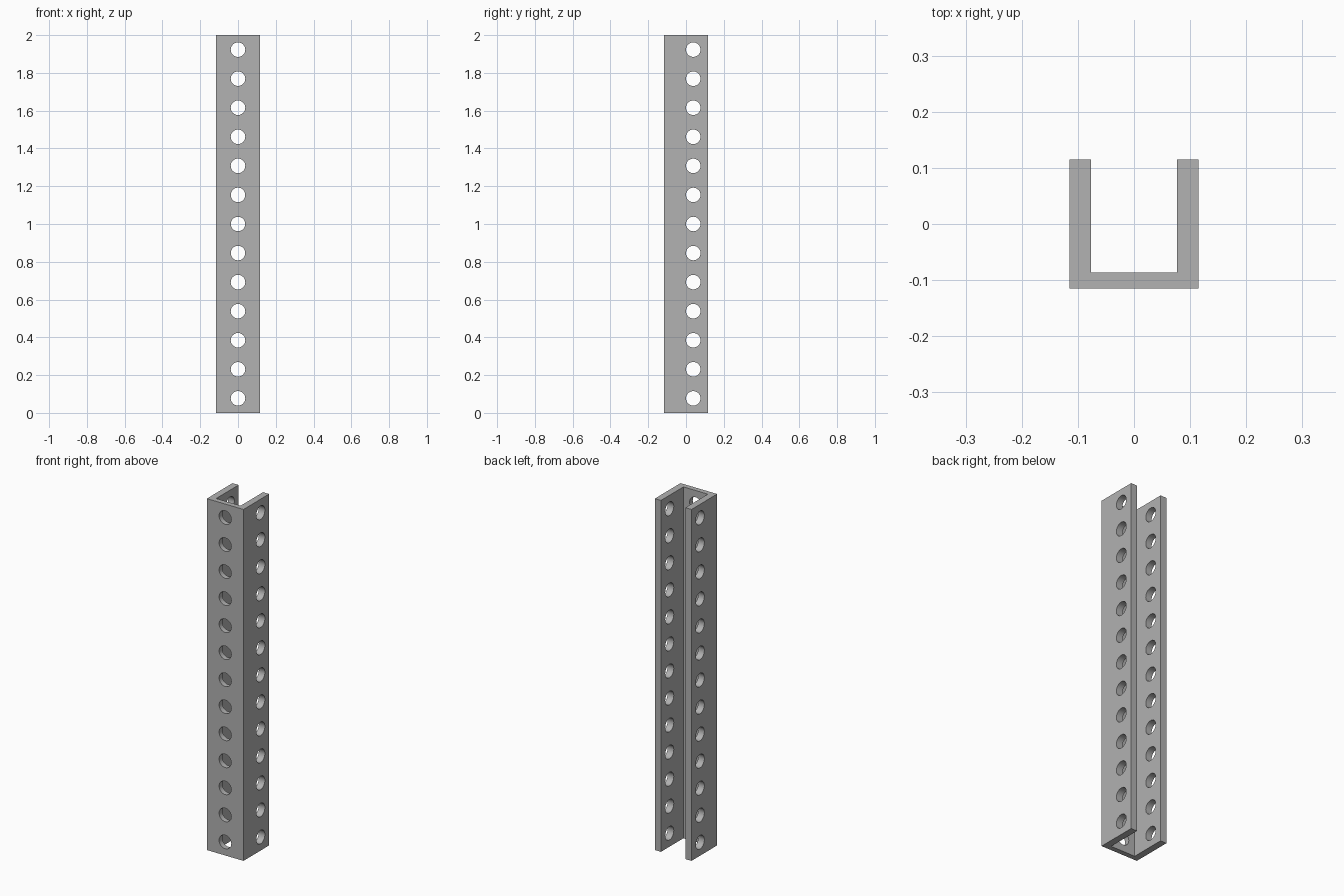
import bpy, bmesh, math
from mathutils import Matrix

cube = bpy.data.objects.get("Cube")
if cube:
    bpy.data.objects.remove(cube, do_unlink=True)

HOLES = 13
LENGTH = 2.0
PITCH = LENGTH / HOLES        # hole spacing
HALF = PITCH * 0.75           # half the outer width
WALL = PITCH * 0.25           # side wall thickness
BASE = 0.029                  # front web thickness
RADIUS = PITCH * 0.25         # hole radius
SIDE_Y = PITCH * 0.25         # hole centre on the side walls

# Plain grey metal
grey = bpy.data.materials.new("grey metal")
grey.use_nodes = True
colour = (0.445, 0.445, 0.445, 1.0)
grey.diffuse_color = colour
grey.node_tree.nodes["Principled BSDF"].inputs["Base Color"].default_value = colour


def make_object(name, bm):
    bmesh.ops.recalc_face_normals(bm, faces=bm.faces)
    mesh = bpy.data.meshes.new(name)
    bm.to_mesh(mesh)
    bm.free()
    mesh.materials.append(grey)
    obj = bpy.data.objects.new(name, mesh)
    bpy.context.collection.objects.link(obj)
    return obj


# U-shaped profile, extruded up to full length
inner = HALF - WALL
profile = [(-HALF, -HALF), (HALF, -HALF), (HALF, HALF), (inner, HALF),
           (inner, -HALF + BASE), (-inner, -HALF + BASE), (-inner, HALF), (-HALF, HALF)]
bm = bmesh.new()
face = bm.faces.new([bm.verts.new((x, y, 0)) for x, y in profile])
top = bmesh.ops.extrude_face_region(bm, geom=[face])["geom"]
bmesh.ops.translate(bm, vec=(0, 0, LENGTH),
                    verts=[g for g in top if isinstance(g, bmesh.types.BMVert)])
channel = make_object("u_channel", bm)

# Drills: one row through both side walls, one row through the front web
bm = bmesh.new()
for i in range(HOLES):
    z = (i + 0.5) * PITCH
    for pos, axis, depth in (((0, SIDE_Y, z), "Y", 0.4), ((0, -HALF, z), "X", 0.1)):
        bmesh.ops.create_cone(
            bm, cap_ends=True, segments=32, radius1=RADIUS, radius2=RADIUS, depth=depth,
            matrix=Matrix.Translation(pos) @ Matrix.Rotation(math.pi / 2, 4, axis))
drills = make_object("hole_cutters", bm)
drills.hide_render = True

# Cut the holes, then discard the drills
bpy.ops.object.select_all(action="DESELECT")
channel.select_set(True)
bpy.context.view_layer.objects.active = channel
cut = channel.modifiers.new("holes", "BOOLEAN")
cut.operation = "DIFFERENCE"
cut.solver = "EXACT"
cut.object = drills
bpy.ops.object.modifier_apply(modifier=cut.name)
bpy.data.objects.remove(drills, do_unlink=True)

# Smooth hole walls, crisp edges
bpy.ops.object.shade_smooth_by_angle(angle=math.radians(30))
